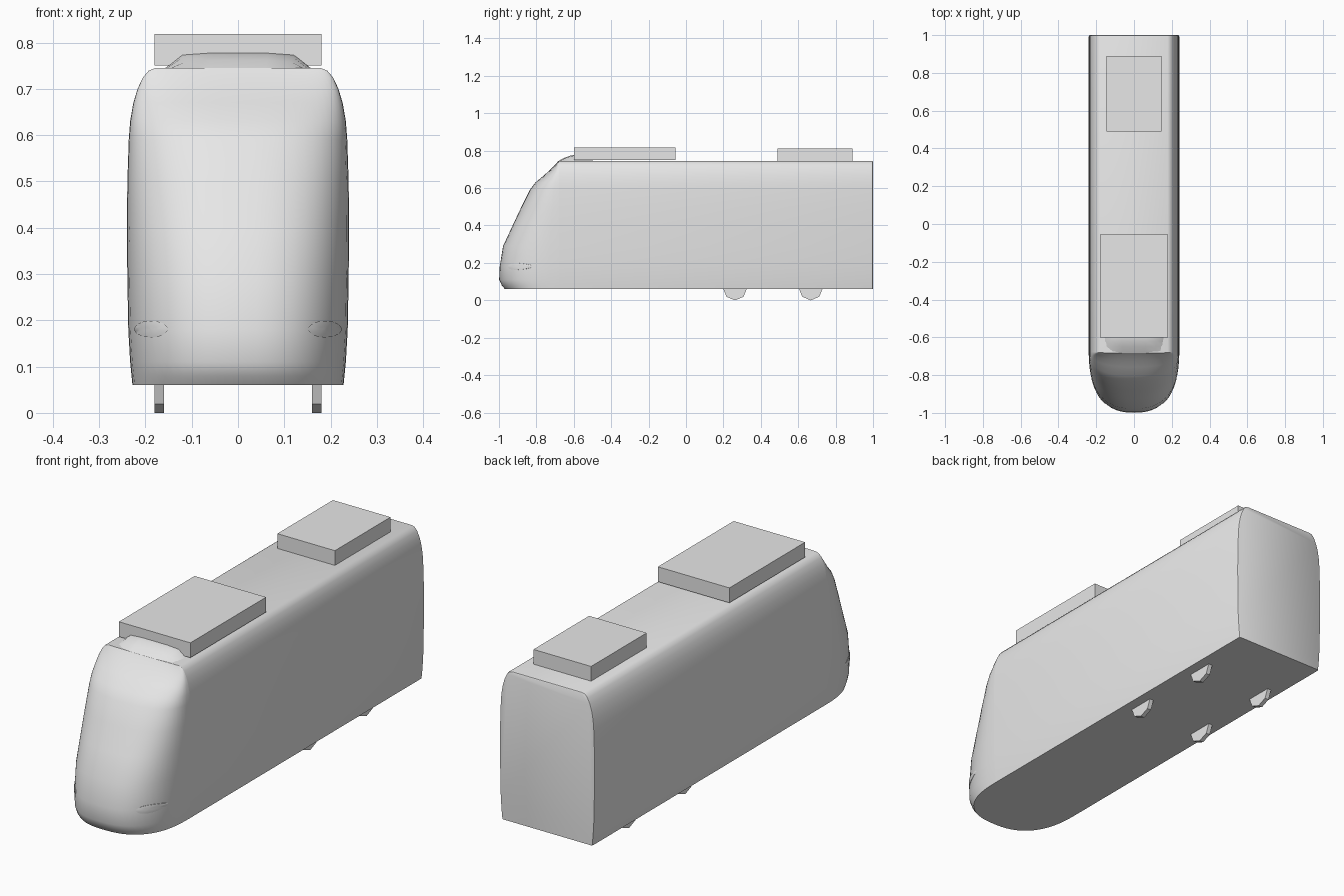
import bpy, bmesh, math

cube = bpy.data.objects.get("Cube")
if cube:
    bpy.data.objects.remove(cube, do_unlink=True)

grey = bpy.data.materials.new("light grey")
grey.use_nodes = True
grey.diffuse_color = (0.8, 0.8, 0.8, 1)
grey.node_tree.nodes["Principled BSDF"].inputs["Base Color"].default_value = (0.8, 0.8, 0.8, 1)

# Height, half width, foremost y of the shell
PROFILE = [(0.06, 0.228, -0.968), (0.08, 0.230, -0.985), (0.11, 0.233, -0.999),
           (0.18, 0.237, -0.996), (0.29, 0.239, -0.978), (0.40, 0.240, -0.927),
           (0.50, 0.239, -0.880), (0.59, 0.236, -0.835), (0.63, 0.233, -0.805),
           (0.67, 0.226, -0.757), (0.70, 0.217, -0.725), (0.725, 0.205, -0.700),
           (0.739, 0.193, -0.688), (0.745, 0.178, -0.683)]
SEAM = -0.68
POWER = 2.5


def finish(name, bm, smooth=True):
    bmesh.ops.remove_doubles(bm, verts=bm.verts[:], dist=1e-5)
    bmesh.ops.recalc_face_normals(bm, faces=bm.faces[:])
    mesh = bpy.data.meshes.new(name)
    bm.to_mesh(mesh)
    bm.free()
    mesh.materials.append(grey)
    obj = bpy.data.objects.new(name, mesh)
    bpy.context.collection.objects.link(obj)
    if smooth:
        bpy.ops.object.select_all(action='DESELECT')
        obj.select_set(True)
        bpy.context.view_layer.objects.active = obj
        bpy.ops.object.shade_smooth_by_angle(angle=math.radians(35))
    return obj


def loft(name, rings, closed=True, caps=(True, True)):
    bm = bmesh.new()
    rows = [[bm.verts.new(p) for p in ring] for ring in rings]
    n = len(rows[0])
    for a, b in zip(rows, rows[1:]):
        for i in range(n if closed else n - 1):
            j = (i + 1) % n
            bm.faces.new((a[i], a[j], b[j], b[i]))
    for row, cap in zip((rows[0], rows[-1]), caps):
        if cap:
            bm.faces.new(row)
    return finish(name, bm)


def box(name, x, y0, y1, z0, z1):
    bm = bmesh.new()
    bmesh.ops.create_cube(bm, size=1)
    for v in bm.verts:
        v.co = (v.co.x * 2 * x, y0 + (v.co.y + 0.5) * (y1 - y0),
                z0 + (v.co.z + 0.5) * (z1 - z0))
    return finish(name, bm, smooth=False)


# Straight body with a slightly softened rear edge
def section(y, inset=0.0):
    half = [(w - inset, z) for z, w, f in PROFILE]
    outline = half + [(-x, z) for x, z in reversed(half)]
    return [(x, y, min(z, 0.745 - inset)) for x, z in outline]


loft("body", [section(SEAM), section(0.992), section(0.998, 0.002), section(1.0, 0.006)],
     caps=(False, True))


# Rounded nose: a superelliptic plan at every height
def nose_ring(z, w, f, steps=28):
    ring = []
    for i in range(steps + 1):
        a = math.pi * i / steps
        c, s = math.cos(a), max(0.0, math.sin(a))
        x = math.copysign(abs(c) ** (2 / POWER), c) * w
        ring.append((x, SEAM + (f - SEAM) * s ** (2 / POWER), z))
    return ring


loft("nose", [nose_ring(*p) for p in PROFILE], closed=False)


# Headlight plates following the nose surface
def nose_y(x, z):
    for (z0, w0, f0), (z1, w1, f1) in zip(PROFILE, PROFILE[1:]):
        if z0 <= z <= z1:
            t = (z - z0) / (z1 - z0)
            w, f = w0 + t * (w1 - w0), f0 + t * (f1 - f0)
            return SEAM + (f - SEAM) * max(0, 1 - abs(x / w) ** POWER) ** (1 / POWER)
    return SEAM


def headlight(name, side):
    rings = []
    for r, lift in ((1, -0.003), (1, 0.003), (0.7, 0.004), (0.35, 0.004), (0.05, 0.004)):
        ring = []
        for i in range(24):
            a = math.tau * i / 24
            x, z = 0.188 + 0.036 * r * math.cos(a), 0.181 + 0.018 * r * math.sin(a)
            ring.append((side * x, nose_y(x, z) - lift, z))
        rings.append(ring)
    loft(name, rings)


# Wheels
def wheel(name, x, y):
    rings = []
    for dx in (-0.01, 0.01):
        rings.append([(x + dx, y + 0.064 * math.sin(math.tau * i / 8),
                       0.064 - 0.064 * math.cos(math.tau * i / 8)) for i in range(8)])
    loft(name, rings)


for label, side in (("left", 1), ("right", -1)):
    headlight(label + "_headlight", side)
    wheel(label + "_front_wheel", side * 0.17, 0.262)
    wheel(label + "_rear_wheel", side * 0.17, 0.667)

# Roof units and the fairing that rises to the front one
box("front_roof_unit", 0.18, -0.6, -0.055, 0.75, 0.818)
box("rear_roof_unit", 0.145, 0.49, 0.89, 0.742, 0.812)

fairing = []
for y, w, h in ((-0.682, 0.15, 0.745), (-0.65, 0.155, 0.762), (-0.62, 0.16, 0.773),
                (-0.595, 0.163, 0.778), (-0.5, 0.163, 0.778)):
    fairing.append([(w, y, 0.74), (w * 0.74, y, h - 0.004), (w * 0.4, y, h),
                    (-w * 0.4, y, h), (-w * 0.74, y, h - 0.004), (-w, y, 0.74)])
loft("roof_fairing", fairing)
